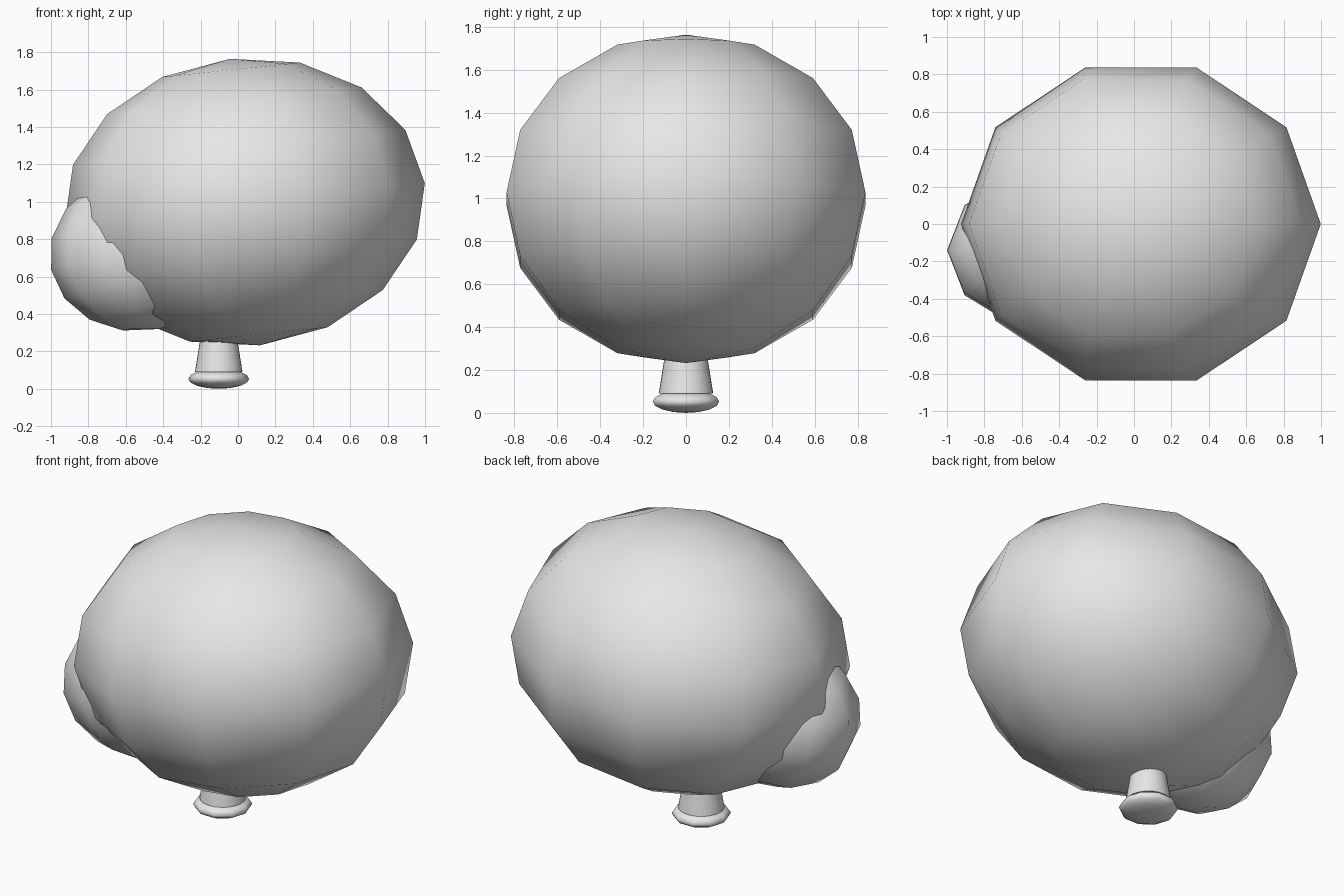
import bpy
import bmesh
from math import radians
from mathutils import Matrix

cube = bpy.data.objects.get("Cube")
if cube:
    bpy.data.objects.remove(cube, do_unlink=True)

# One plain grey for everything
grey = bpy.data.materials.new("light grey")
grey.use_nodes = True
colour = (0.8, 0.8, 0.8, 1)
grey.diffuse_color = colour
grey.node_tree.nodes["Principled BSDF"].inputs["Base Color"].default_value = colour


def finish(name, bm, location, tilt=0):
    """Turn a bmesh into a smooth-shaded, placed object."""
    mesh = bpy.data.meshes.new(name)
    for face in bm.faces:
        face.smooth = len(face.verts) <= 4
    bm.to_mesh(mesh)
    bm.free()
    mesh.materials.append(grey)
    obj = bpy.data.objects.new(name, mesh)
    obj.location = location
    obj.rotation_euler.y = radians(tilt)
    bpy.context.collection.objects.link(obj)
    return obj


def ellipsoid(name, location, radii, tilt=0):
    """Ten-sided, eight-ring ball with a corner on the x axis."""
    bm = bmesh.new()
    turn = Matrix.Rotation(radians(90), 4, "Z")
    bmesh.ops.create_uvsphere(bm, u_segments=10, v_segments=8, radius=1,
                              matrix=Matrix.Diagonal((*radii, 1)) @ turn)
    return finish(name, bm, location, tilt)


# Large tilted body and the lobe growing from its lower right front
ellipsoid("body", (0.037, 0, 0.998), (0.967, 0.88, 0.77), -6)
ellipsoid("side_lobe", (-0.51, -0.14, 0.74), (0.50, 0.41, 0.43), -12)

# Flattened foot
ellipsoid("foot", (-0.103, 0, 0.053), (0.163, 0.163, 0.053))

# Tapered stem between foot and body
bm = bmesh.new()
bmesh.ops.create_cone(bm, cap_ends=True, segments=32,
                      radius1=0.127, radius2=0.092, depth=0.22)
finish("stem", bm, (-0.103, 0, 0.20))
